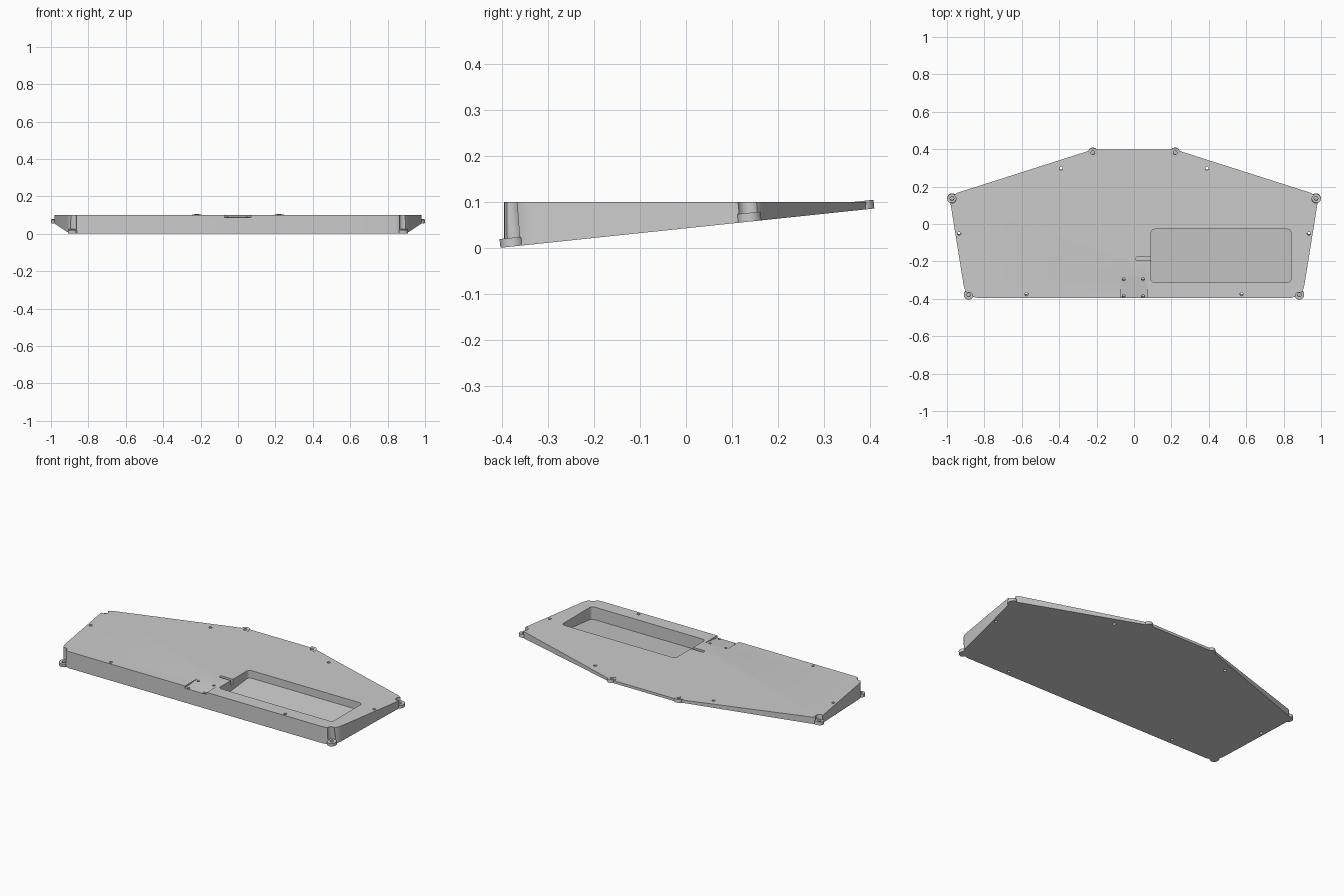
import bpy, bmesh, math
from mathutils import Matrix, Vector

if "Cube" in bpy.data.objects:
    bpy.data.objects.remove(bpy.data.objects["Cube"], do_unlink=True)

SLOPE = 0.105
TOP = 0.1
TILT = math.atan(SLOPE)


def floor_z(y):
    return 0.0427 + SLOPE * y


COLOUR = (0.6, 0.6, 0.6, 1)
grey = bpy.data.materials.new("plain grey")
grey.use_nodes = True
grey.diffuse_color = COLOUR
grey.node_tree.nodes["Principled BSDF"].inputs["Base Color"].default_value = COLOUR


def rounded(points, radii, steps=8):
    """Round the corners of a closed outline with tangent arcs."""
    out = []
    for i, (p, r) in enumerate(zip(points, radii)):
        p = Vector(p)
        a = (Vector(points[i - 1]) - p).normalized()
        b = (Vector(points[(i + 1) % len(points)]) - p).normalized()
        if r == 0:
            out.append(p)
            continue
        half = a.angle(b) / 2
        centre = p + (a + b).normalized() * r / math.sin(half)
        start = (p + a * r / math.tan(half) - centre).normalized()
        end = (p + b * r / math.tan(half) - centre).normalized()
        for k in range(steps + 1):
            out.append(centre + start.slerp(end, k / steps) * r)
    return out


def prism(name, outline, low, high):
    """Extrude an outline between two height functions of y."""
    bm = bmesh.new()
    bottom = [bm.verts.new((p[0], p[1], low(p[1]))) for p in outline]
    top = [bm.verts.new((p[0], p[1], high(p[1]))) for p in outline]
    bm.faces.new(bottom)
    bm.faces.new(top)
    n = len(outline)
    for i in range(n):
        j = (i + 1) % n
        bm.faces.new((bottom[i], bottom[j], top[j], top[i]))
    bmesh.ops.recalc_face_normals(bm, faces=bm.faces)
    return finish(name, bm)


def cylinder(name, x, y, radius, low, high):
    """Cylinder square to the sloped underside, offsets along its axis."""
    bm = bmesh.new()
    place = (Matrix.Translation((x, y, floor_z(y))) @ Matrix.Rotation(TILT, 4, "X")
             @ Matrix.Translation((0, 0, (low + high) / 2)))
    bmesh.ops.create_cone(bm, cap_ends=True, segments=32, radius1=radius,
                          radius2=radius, depth=high - low, matrix=place)
    return finish(name, bm)


def finish(name, bm):
    mesh = bpy.data.meshes.new(name)
    bm.to_mesh(mesh)
    bm.free()
    mesh.materials.append(grey)
    obj = bpy.data.objects.new(name, mesh)
    bpy.context.collection.objects.link(obj)
    return obj


def cut(target, cutter):
    mod = target.modifiers.new("cut", "BOOLEAN")
    mod.operation = "DIFFERENCE"
    mod.solver = "EXACT"
    mod.object = cutter
    bpy.context.view_layer.objects.active = target
    bpy.ops.object.modifier_apply(modifier=mod.name)
    bpy.data.objects.remove(cutter, do_unlink=True)


def box(x0, x1, y0, y1):
    return [(x0, y0), (x1, y0), (x1, y1), (x0, y1)]


def above(y):
    return TOP + 0.05


# Wedge body with a flat top and sloped underside
right_half = [(0.9, -0.395), (0.988, 0.153), (0.22, 0.398)]
outline = right_half + [(-x, y) for x, y in reversed(right_half)]
body = prism("wedge_body", rounded(outline, [0.08, 0.06, 0.04, 0.04, 0.06, 0.08]),
             floor_z, lambda y: TOP)

# Large rounded pocket with a floor parallel to the underside
cut(body, prism("pocket_cutter", rounded(box(0.09, 0.84, -0.312, -0.028), [0.02] * 4),
                lambda y: floor_z(y) + 0.015, above))

# Cable channel into the pocket
cut(body, prism("channel_cutter", rounded(box(0.01, 0.12, -0.196, -0.176), [0.009, 0, 0, 0.009]),
                lambda y: TOP - 0.03, above))

# Shallow sloped connector seat, open at the front
cut(body, prism("seat_cutter", box(-0.073, 0.07, -0.42, -0.27),
                lambda y: 0.087 + SLOPE * (y + 0.395), above))
for x in (-0.055, 0.048):
    for y in (-0.287, -0.377):
        cut(body, cylinder("seat_hole_cutter", x, y, 0.008, 0.03, 0.2))

# Through holes, corner tabs and the recesses above the tabs
for side, label in ((1, "left"), (-1, "right")):
    for x, y in ((0.39, 0.3), (0.935, -0.045), (0.575, -0.365)):
        cut(body, cylinder("screw_hole_cutter", side * x, y, 0.009, -0.1, 0.2))
    for x, y, place in ((0.884, -0.377, "front"), (0.973, 0.138, "middle"), (0.22, 0.383, "back")):
        x *= side
        cut(body, cylinder("recess_cutter", x, y, 0.022, -0.05, 0.2))
        tab = cylinder(f"{place}_{label}_tab", x, y, 0.026, 0, 0.019)
        cut(tab, cylinder("tab_hole_cutter", x, y, 0.01, 0.004, 0.1))

# Smooth the curved walls, keep the edges sharp
bpy.ops.object.select_all(action="DESELECT")
for obj in bpy.data.objects:
    if obj.type == "MESH":
        obj.select_set(True)
        bpy.context.view_layer.objects.active = obj
bpy.ops.object.shade_smooth_by_angle(angle=math.radians(30))
